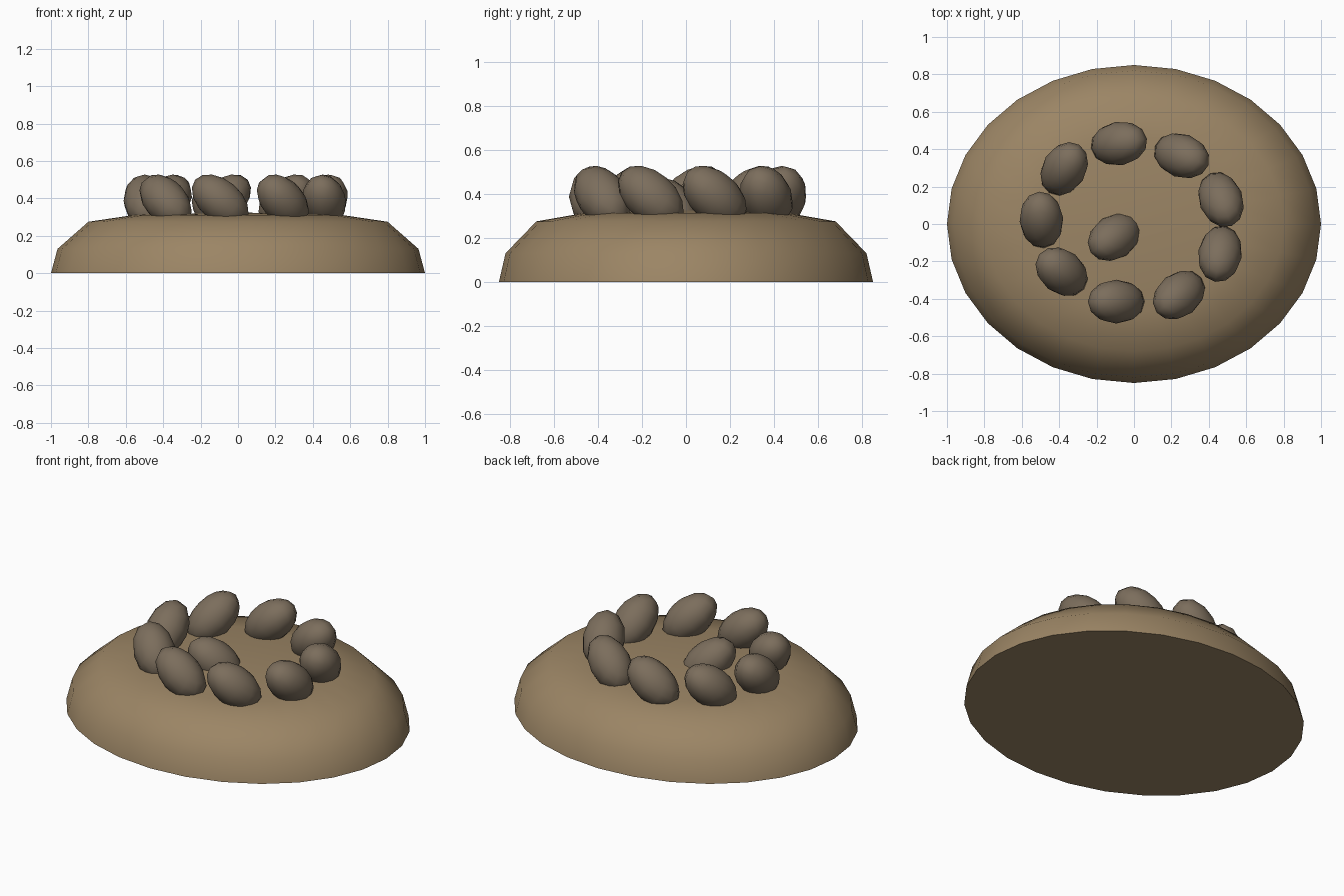
import bpy, bmesh
from math import radians, cos, sin, tau
from mathutils import Matrix, Vector

if "Cube" in bpy.data.objects:
    bpy.data.objects.remove(bpy.data.objects["Cube"])


def material(name, rgb):
    m = bpy.data.materials.new(name)
    m.use_nodes = True
    m.diffuse_color = (*rgb, 1)
    m.node_tree.nodes["Principled BSDF"].inputs["Base Color"].default_value = (*rgb, 1)
    return m


def make_object(name, bm, mat, angle):
    bmesh.ops.recalc_face_normals(bm, faces=bm.faces)
    mesh = bpy.data.meshes.new(name)
    bm.to_mesh(mesh)
    bm.free()
    mesh.materials.append(mat)
    obj = bpy.data.objects.new(name, mesh)
    bpy.context.collection.objects.link(obj)
    bpy.ops.object.select_all(action="DESELECT")
    bpy.context.view_layer.objects.active = obj
    obj.select_set(True)
    bpy.ops.object.shade_smooth_by_angle(angle=radians(angle))
    return obj


earth = material("sandy earth", (0.33, 0.235, 0.13))
rock = material("grey brown rock", (0.2, 0.155, 0.108))

# Oval earth mound: stacked rings closed by a flat base and a shallow cap
SIDES = 28
DEPTH = 0.85
PROFILE = [(1, 0), (0.965, 0.13), (0.8, 0.275), (0.55, 0.312)]
bm = bmesh.new()
rings = [[bm.verts.new((r * cos(tau * i / SIDES), DEPTH * r * sin(tau * i / SIDES), z))
          for i in range(SIDES)] for r, z in PROFILE]
top = bm.verts.new((0, 0, 0.325))
bm.faces.new(rings[0][::-1])
for i in range(SIDES):
    j = (i + 1) % SIDES
    for low, high in zip(rings, rings[1:]):
        bm.faces.new((low[i], low[j], high[j], high[i]))
    bm.faces.new((rings[-1][i], rings[-1][j], top))
make_object("mound", bm, earth, 60)


# Egg-shaped stones, each tipped so its low end sinks into the mound
def stone(name, x, y, z, heading):
    bm = bmesh.new()
    bmesh.ops.create_uvsphere(bm, u_segments=12, v_segments=8, radius=1)
    place = (Matrix.Translation((x, y, z))
             @ Matrix.Rotation(radians(heading), 4, "Z")
             @ Matrix.Rotation(radians(40), 4, "Y")
             @ Matrix.Diagonal(Vector((0.175, 0.117, 0.112, 1))))
    bm.transform(place)
    make_object(name, bm, rock, 60)


# x, y and the heading of the low end, running round the ring
RING = [(-0.08, 0.43, 190), (0.255, 0.365, 160), (0.465, 0.13, 112),
        (0.46, -0.16, 80), (0.24, -0.38, 38), (-0.095, -0.415, 0),
        (-0.387, -0.255, -38), (-0.495, 0.022, -85), (-0.373, 0.295, -122)]
for n, (x, y, heading) in enumerate(RING, 1):
    stone(f"ring_stone_{n}", x, y, 0.387, heading)
stone("centre_stone", -0.105, -0.07, 0.33, 33)
